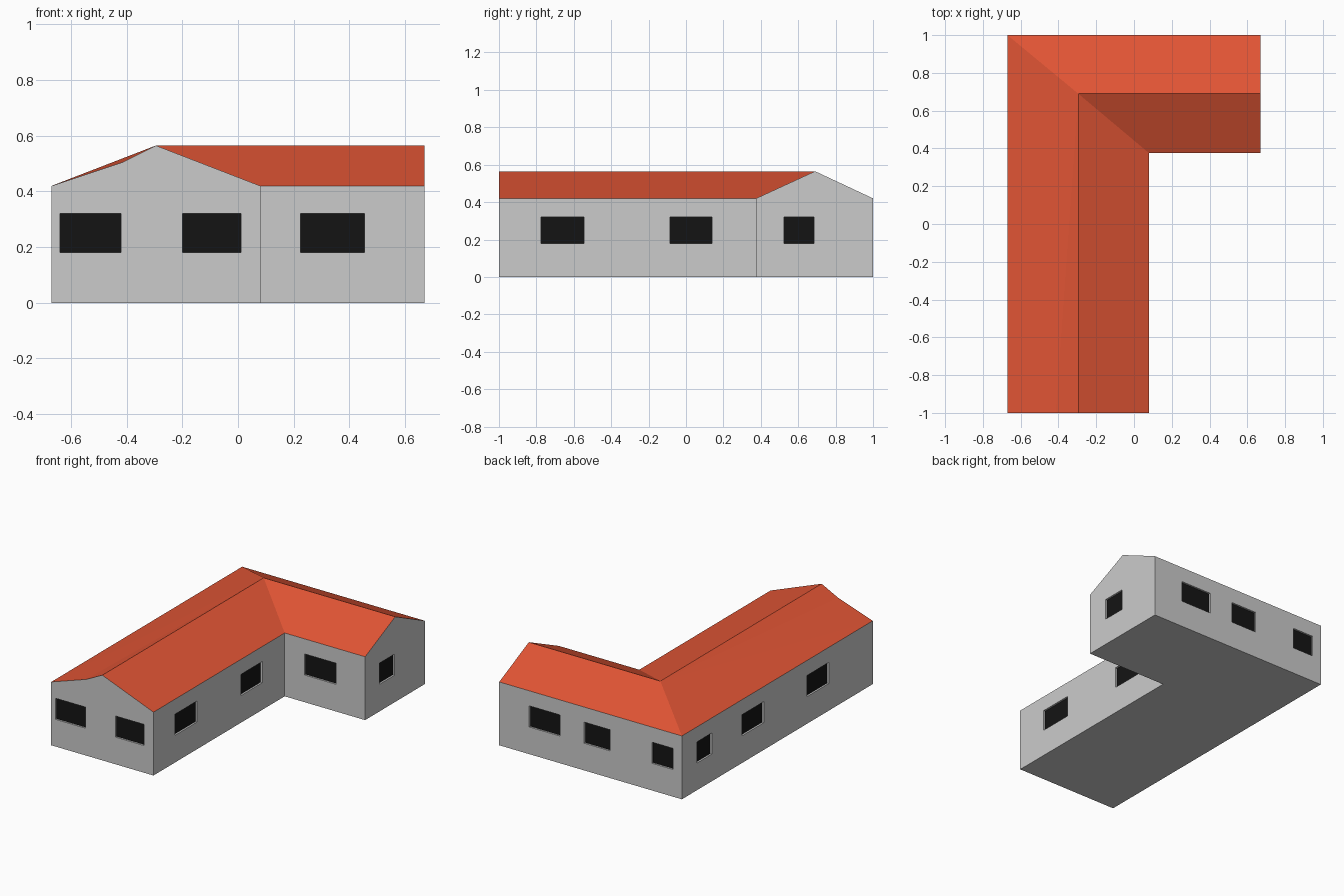
import bpy
from mathutils import Vector

if "Cube" in bpy.data.objects:
    bpy.data.objects.remove(bpy.data.objects["Cube"])

EAVE, RIDGE = 0.42, 0.565
SILL, HEAD = 0.18, 0.32      # window bottom and top
DEPTH = 0.012                # window recess


def material(name, color):
    mat = bpy.data.materials.new(name)
    mat.diffuse_color = color
    mat.use_nodes = True
    mat.node_tree.nodes["Principled BSDF"].inputs["Base Color"].default_value = mat.diffuse_color
    return mat


def add_object(name, polygons, mat=None):
    """Make a flat-shaded object from a list of polygons."""
    verts, faces, index = [], [], {}
    for poly in polygons:
        face = []
        for p in poly:
            key = tuple(round(c, 5) for c in p)
            if key not in index:
                index[key] = len(verts)
                verts.append(key)
            face.append(index[key])
        faces.append(face)
    mesh = bpy.data.meshes.new(name)
    mesh.from_pydata(verts, [], faces)
    mesh.update()
    obj = bpy.data.objects.new(name, mesh)
    bpy.context.collection.objects.link(obj)
    if mat:
        mesh.materials.append(mat)


roof_red = material("roof_red", (0.75, 0.09, 0.035, 1))
glass_black = material("glass_black", (0.007, 0.007, 0.007, 1))


def add_wall(name, start, end, windows, gable=()):
    """Wall panel with recessed windows; gable lists (distance, height) points."""
    a, b = Vector((*start, 0)), Vector((*end, 0))
    length = (b - a).length
    d = (b - a).normalized()
    n = Vector((d.y, -d.x, 0))

    def at(u, z, depth=0.0):
        return a + d * u - n * depth + Vector((0, 0, z))

    def panel(u0, u1, z0, z1, depth=0.0):
        return [at(u0, z0, depth), at(u1, z0, depth), at(u1, z1, depth), at(u0, z1, depth)]

    # plain bands below and above the windows, piers between them
    polys = [panel(0, length, 0, SILL)]
    top = [(0, HEAD), (length, HEAD), (length, EAVE), *reversed(gable), (0, EAVE)]
    polys.append([at(u, z) for u, z in top])
    edges = [0] + [u for w in windows for u in w] + [length]
    for u0, u1 in zip(edges[::2], edges[1::2]):
        polys.append(panel(u0, u1, SILL, HEAD))

    # reveals and dark panes
    panes = []
    for u0, u1 in windows:
        outer, inner = panel(u0, u1, SILL, HEAD), panel(u0, u1, SILL, HEAD, DEPTH)
        for i in range(4):
            j = (i + 1) % 4
            polys.append([outer[i], outer[j], inner[j], inner[i]])
        panes.append(inner)
    add_object(name, polys)
    add_object(name + "_windows", panes, glass_black)


# L-shaped plan, counter-clockwise from the front left corner
A, B, C = (-0.67, -1), (0.08, -1), (0.08, 0.375)
D, E, F = (0.67, 0.375), (0.67, 1), (-0.67, 1)

# walls
add_wall("front_gable_wall", A, B, [(0.03, 0.25), (0.47, 0.68)],
         [(0.255, 0.505), (0.375, RIDGE)])
add_wall("inner_side_wall", B, C, [(0.225, 0.455), (0.915, 1.14)])
add_wall("inner_front_wall", C, D, [(0.145, 0.375)])
add_wall("wing_gable_wall", D, E, [(0.15, 0.31)], [(0.315, RIDGE)])
add_wall("back_wall", E, F, [(0.22, 0.447), (0.623, 0.813), (1.12, 1.274)])
add_wall("left_wall", F, A, [(0.157, 0.314), (0.628, 0.859), (1.31, 1.54)])

# floor
add_object("floor", [[(x, y, 0) for x, y in (F, E, D, C)],
                     [(x, y, 0) for x, y in (F, C, B, A)]])

# roof: two ridges meeting at a hip, slightly sagging front left edge
a, b, c, d, e, f = [(x, y, EAVE) for x, y in (A, B, C, D, E, F)]
hip = (-0.295, 0.69, RIDGE)
front = (-0.295, -1, RIDGE)
side = (0.67, 0.69, RIDGE)
sag = (-0.415, -1, 0.505)
add_object("roof", [
    [a, hip, f], [a, sag, hip], [sag, front, hip],   # left slope
    [b, c, hip, front],                              # inner main slope
    [c, d, side, hip],                               # inner wing slope
    [e, f, hip, side],                               # back slope
], roof_red)
